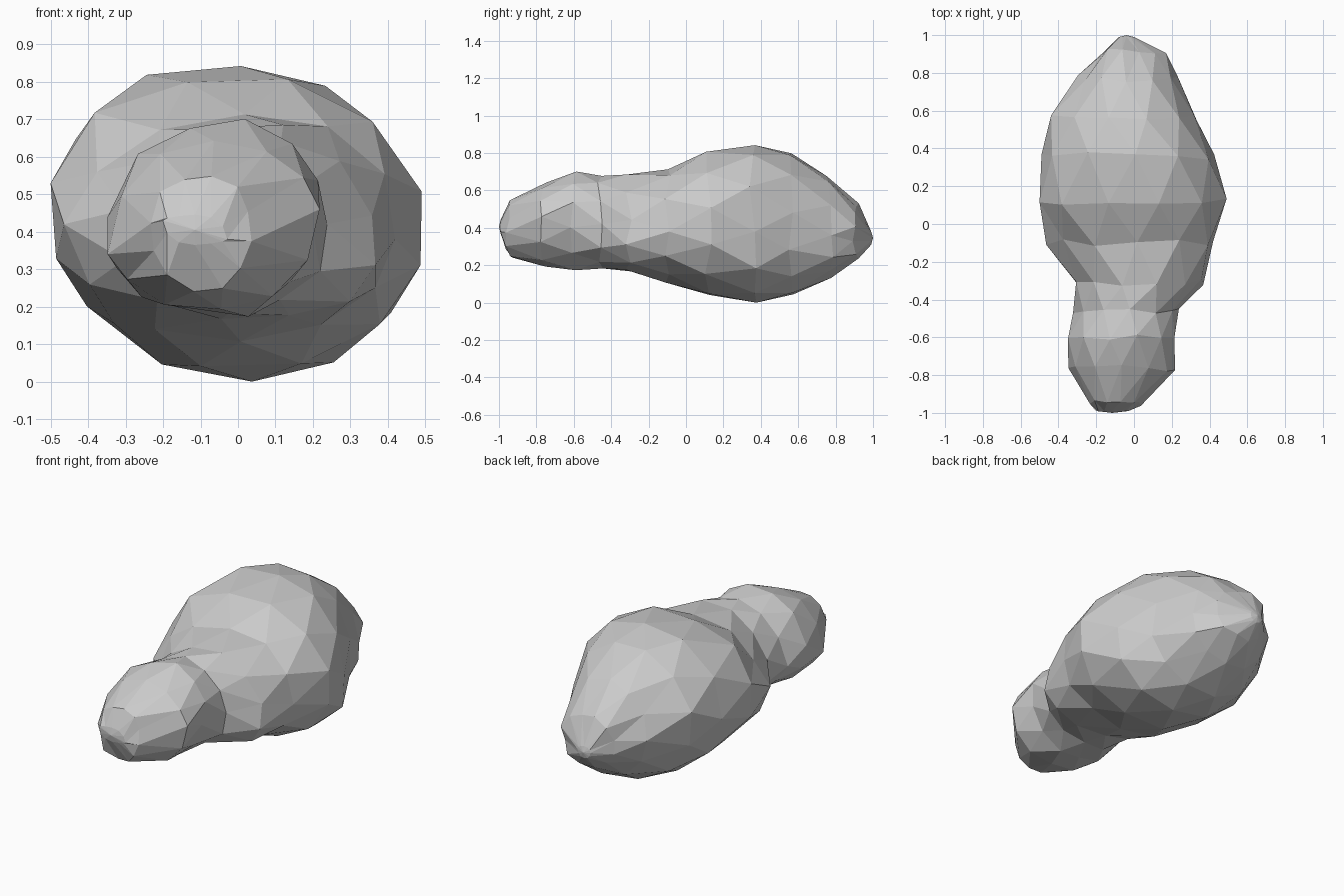
import bpy, bmesh, math, random

if "Cube" in bpy.data.objects:
    bpy.data.objects.remove(bpy.data.objects["Cube"])

random.seed(11)
SIDES = 12

# Cross-sections along y: y, left x, right x, bottom z, top z,
# height of widest point left and right, sideways shift of top and bottom, upper left bulge
SECTIONS = [
    (-0.99, -0.20, -0.03, 0.365, 0.445, 0.43, 0.38, 0.0, 0.0, 0),
    (-0.945, -0.245, 0.03, 0.25, 0.55, 0.38, 0.42, 0.0, 0.03, 0),
    (-0.76, -0.345, 0.215, 0.195, 0.64, 0.34, 0.46, 0.0, 0.02, 0),
    (-0.60, -0.345, 0.21, 0.18, 0.695, 0.34, 0.48, 0.01, 0.02, 0),
    (-0.46, -0.32, 0.235, 0.185, 0.675, 0.36, 0.42, 0.02, 0.02, 0),
    (-0.31, -0.32, 0.375, 0.165, 0.685, 0.38, 0.36, 0.0, 0.02, 0),
    (-0.10, -0.46, 0.415, 0.11, 0.71, 0.42, 0.38, 0.04, 0.03, 0),
    (0.12, -0.505, 0.50, 0.045, 0.805, 0.43, 0.40, 0.0, 0.04, 0.03),
    (0.36, -0.485, 0.42, 0.0, 0.842, 0.42, 0.38, 0.04, 0.07, 0.045),
    (0.56, -0.43, 0.325, 0.035, 0.795, 0.42, 0.37, 0.02, 0.06, 0.02),
    (0.77, -0.295, 0.23, 0.135, 0.675, 0.40, 0.36, -0.01, 0.03, 0),
    (0.91, -0.175, 0.165, 0.23, 0.525, 0.37, 0.36, -0.01, 0.0, 0),
    (0.99, -0.08, 0.00, 0.31, 0.38, 0.35, 0.35, 0.0, 0.0, 0),
]


def section_points(index, section):
    """Uneven oval ring, every second one turned by half a facet."""
    y, left, right, low, high, mid_l, mid_r, top_dx, low_dx, bulge = section
    centre = (left + right) / 2
    turn = 0.5 * (index % 2)
    inner = 0 < index < len(SECTIONS) - 1
    points = []
    for i in range(SIDES):
        a = 2 * math.pi * (i + turn) / SIDES
        c, s = math.cos(a), math.sin(a)
        x = centre + (right - left) / 2 * c * 1.01
        x += s * top_dx if s > 0 else -s * low_dx
        mid = mid_l + (mid_r - mid_l) * (c + 1) / 2
        z = mid + (high - mid if s > 0 else mid - low) * s * 1.01
        # Small chipped irregularity on the diagonal corners
        wobble = random.uniform(-0.012, 0.014) if inner and abs(c * s) > 0.2 else 0
        dy = random.uniform(-0.02, 0.02) if inner else 0
        if c < 0 < s:
            wobble += bulge * abs(2 * c * s)
        x = max(-0.5, min(0.5, x + wobble * c))
        z = max(0.0, min(0.842, z + wobble * s))
        points.append((x, y + dy, z))
    return points


# Stone body and narrow knob as one faceted skin
bm = bmesh.new()
rings = [[bm.verts.new(p) for p in section_points(k, s)] for k, s in enumerate(SECTIONS)]
for k in range(len(rings) - 1):
    a, b = rings[k], rings[k + 1]
    for i in range(SIDES):
        j = (i + 1) % SIDES
        if k % 2 == 0:
            bm.faces.new((a[i], a[j], b[i]))
            bm.faces.new((a[j], b[j], b[i]))
        else:
            bm.faces.new((a[i], b[j], b[i]))
            bm.faces.new((a[i], a[j], b[j]))

# Blunt tips
for ring, tip_y in ((rings[0], -1.0), (rings[-1], 1.0)):
    n = len(ring)
    tip = bm.verts.new((sum(v.co.x for v in ring) / n, tip_y, sum(v.co.z for v in ring) / n))
    for i in range(n):
        bm.faces.new((ring[i], ring[(i + 1) % n], tip))

bmesh.ops.recalc_face_normals(bm, faces=bm.faces)
mesh = bpy.data.meshes.new("rock")
bm.to_mesh(mesh)
bm.free()
rock = bpy.data.objects.new("rock", mesh)
bpy.context.collection.objects.link(rock)
